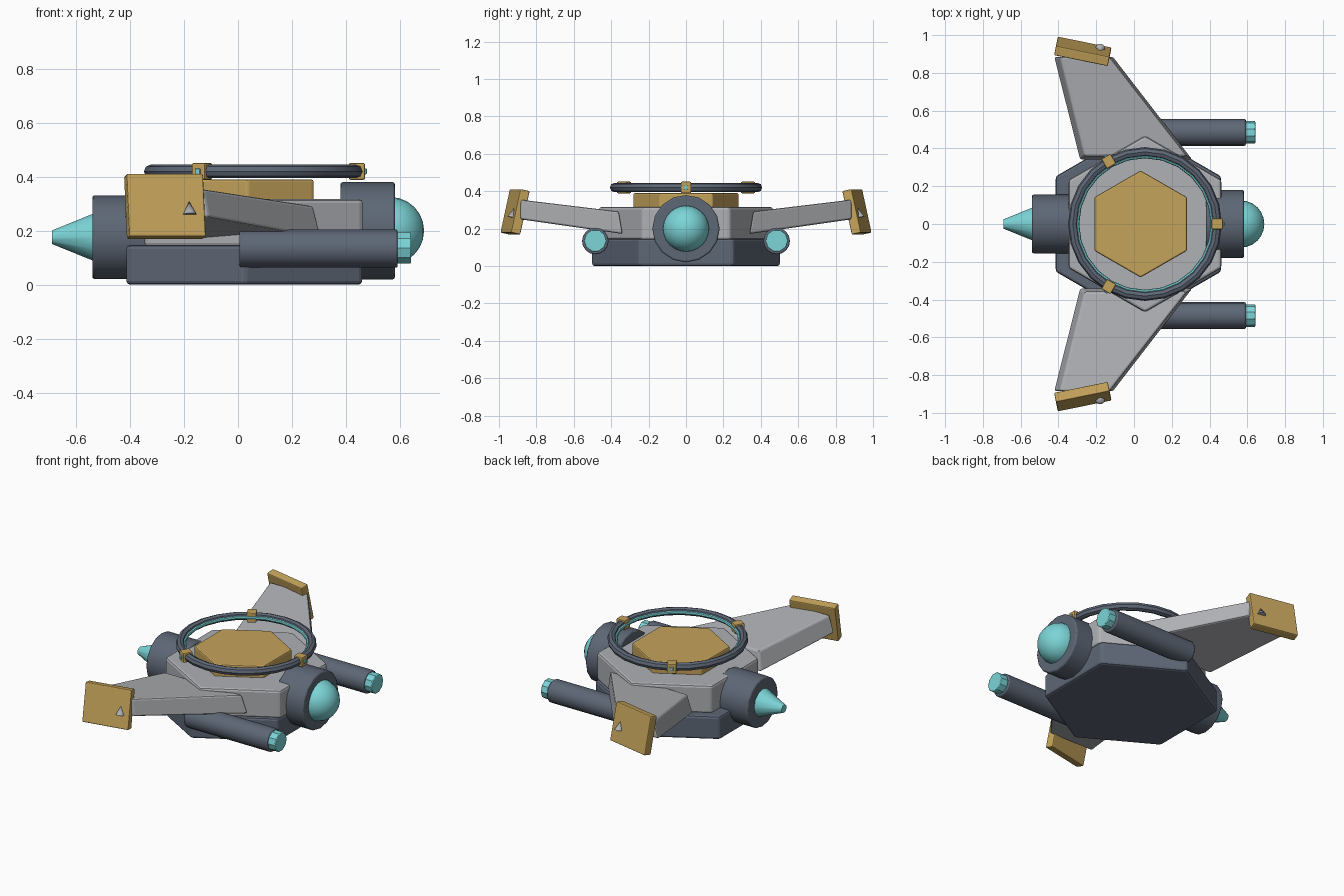
import bpy, bmesh, math
from mathutils import Matrix

cube = bpy.data.objects.get("Cube")
if cube:
    bpy.data.objects.remove(cube, do_unlink=True)


def material(name, rgb):
    m = bpy.data.materials.new(name)
    m.use_nodes = True
    m.diffuse_color = (*rgb, 1)
    bsdf = m.node_tree.nodes["Principled BSDF"]
    bsdf.inputs["Base Color"].default_value = (*rgb, 1)
    bsdf.inputs["Roughness"].default_value = 0.6
    return m


SLATE = material("slate", (0.11, 0.135, 0.18))
GREY = material("light_grey", (0.43, 0.44, 0.46))
GOLD = material("gold", (0.56, 0.37, 0.105))
TEAL = material("teal", (0.2, 0.66, 0.68))


def finish(name, mat, bevel=0.0, smooth=0):
    o = bpy.context.object
    o.name = o.data.name = name
    o.data.materials.clear()
    o.data.materials.append(mat)
    if smooth:
        bpy.ops.object.shade_smooth_by_angle(angle=math.radians(smooth))
    if bevel:
        b = o.modifiers.new("soft_edges", 'BEVEL')
        b.width, b.segments, b.limit_method = bevel, 2, 'ANGLE'
        b.angle_limit = math.radians(40)
    return o


def hexagon(name, mat, x, radius, z0, z1, bevel):
    bpy.ops.mesh.primitive_cylinder_add(vertices=6, radius=radius, depth=z1 - z0,
                                        location=(x, 0, (z0 + z1) / 2))
    return finish(name, mat, bevel)


def along_x(name, mat, x0, x1, y, z, r0, r1, sides=16, bevel=0.0):
    """Round part lying along x, radius r0 at x0 and r1 at x1."""
    bpy.ops.mesh.primitive_cone_add(vertices=sides, radius1=r0, radius2=r1, depth=x1 - x0,
                                    location=((x0 + x1) / 2, y, z),
                                    rotation=(0, math.pi / 2, 0))
    return finish(name, mat, bevel, 31)


def box(name, mat, loc, size, rot, bevel):
    bpy.ops.mesh.primitive_cube_add(size=1, location=loc, rotation=rot)
    bpy.context.object.data.transform(Matrix.Diagonal((*size, 1)))
    return finish(name, mat, bevel)


# Stacked hexagonal hull
hexagon("lower_hull", SLATE, 0.023, 0.505, 0, 0.147, 0.014)
hexagon("upper_hull", GREY, 0.058, 0.467, 0.14, 0.317, 0.014)
hexagon("top_deck", GOLD, 0.035, 0.283, 0.31, 0.39, 0.008)

# Front pod with dome
along_x("front_pod", SLATE, 0.38, 0.582, 0, 0.2, 0.18, 0.18, 16, 0.008)
bpy.ops.mesh.primitive_uv_sphere_add(segments=24, ring_count=12, radius=0.125,
                                     location=(0.565, 0, 0.2), rotation=(0, math.pi / 2, 0))
finish("front_dome", TEAL, smooth=40)

# Rear pod with nozzle
along_x("rear_pod", SLATE, -0.54, -0.3, 0, 0.176, 0.155, 0.155, 16, 0.008)
along_x("rear_nozzle", TEAL, -0.69, -0.53, 0, 0.176, 0.025, 0.09, 12)

# Halo ring with inner light band
RING_X, RING_Z = 0.058, 0.42
for name, mat, major, minor in (("halo_ring", SLATE, 0.382, 0.025),
                                ("halo_light", TEAL, 0.359, 0.011)):
    bpy.ops.mesh.primitive_torus_add(major_segments=24, minor_segments=8, major_radius=major,
                                     minor_radius=minor, location=(RING_X, 0, RING_Z))
    finish(name, mat, smooth=31)

# Clamps with little lamps around the ring
for i in range(3):
    a = i * math.tau / 3
    c, s = math.cos(a), math.sin(a)
    box("ring_clamp", GOLD, (RING_X + 0.383 * c, 0.383 * s, RING_Z),
        (0.06, 0.056, 0.062), (0, 0, a), 0.006)
    box("clamp_lamp", TEAL, (RING_X + 0.41 * c, 0.41 * s, RING_Z),
        (0.02, 0.022, 0.022), (0, 0, a), 0.004)


def wing(side):
    """Tapered, swept and raised slab from hull to tip plate."""
    bm = bmesh.new()
    sections = []
    # rear x, front x, y, z for bottom and top edges at root and tip
    for low, high in (((-0.287, 0.31, 0.34, 0.172), (-0.262, 0.28, 0.36, 0.292)),
                      ((-0.425, -0.11, 0.885, 0.25), (-0.392, -0.13, 0.885, 0.355))):
        corners = []
        for (xr, xf, y, z), flip in ((low, False), (high, True)):
            for x in ((xf, xr) if flip else (xr, xf)):
                corners.append(bm.verts.new((x, y * side, z)))
        sections.append(corners)
    root, tip = sections
    bm.faces.new(root)
    bm.faces.new(tip[::-1])
    for i in range(4):
        j = (i + 1) % 4
        bm.faces.new((root[i], tip[i], tip[j], root[j]))
    bmesh.ops.recalc_face_normals(bm, faces=bm.faces)
    me = bpy.data.meshes.new("wing")
    bm.to_mesh(me)
    bm.free()
    o = bpy.data.objects.new("wing", me)
    bpy.context.collection.objects.link(o)
    bpy.context.view_layer.objects.active = o
    finish("left_wing" if side > 0 else "right_wing", GREY, 0.01)


# Mirrored side parts; the sides lie along y
for side in (1, -1):
    wing(side)
    tilt = (math.radians(12.5) * side, 0, math.radians(-11.5) * side)
    box("wing_tip_plate", GOLD, (-0.271, 0.914 * side, 0.29), (0.29, 0.052, 0.238), tilt, 0.006)
    # Small spike on the outer face of the plate
    bpy.ops.mesh.primitive_cone_add(vertices=12, radius1=0.025, radius2=0, depth=0.05,
                                    location=(-0.18, 0.925 * side, 0.285), rotation=tilt)
    finish("tip_spike", GREY, smooth=35)
    # Side barrel with teal muzzle
    along_x("side_barrel", SLATE, 0.005, 0.592, 0.485 * side, 0.134, 0.071, 0.071, 16, 0.007)
    along_x("barrel_muzzle", TEAL, 0.58, 0.642, 0.485 * side, 0.136, 0.06, 0.06, 10, 0.004)
